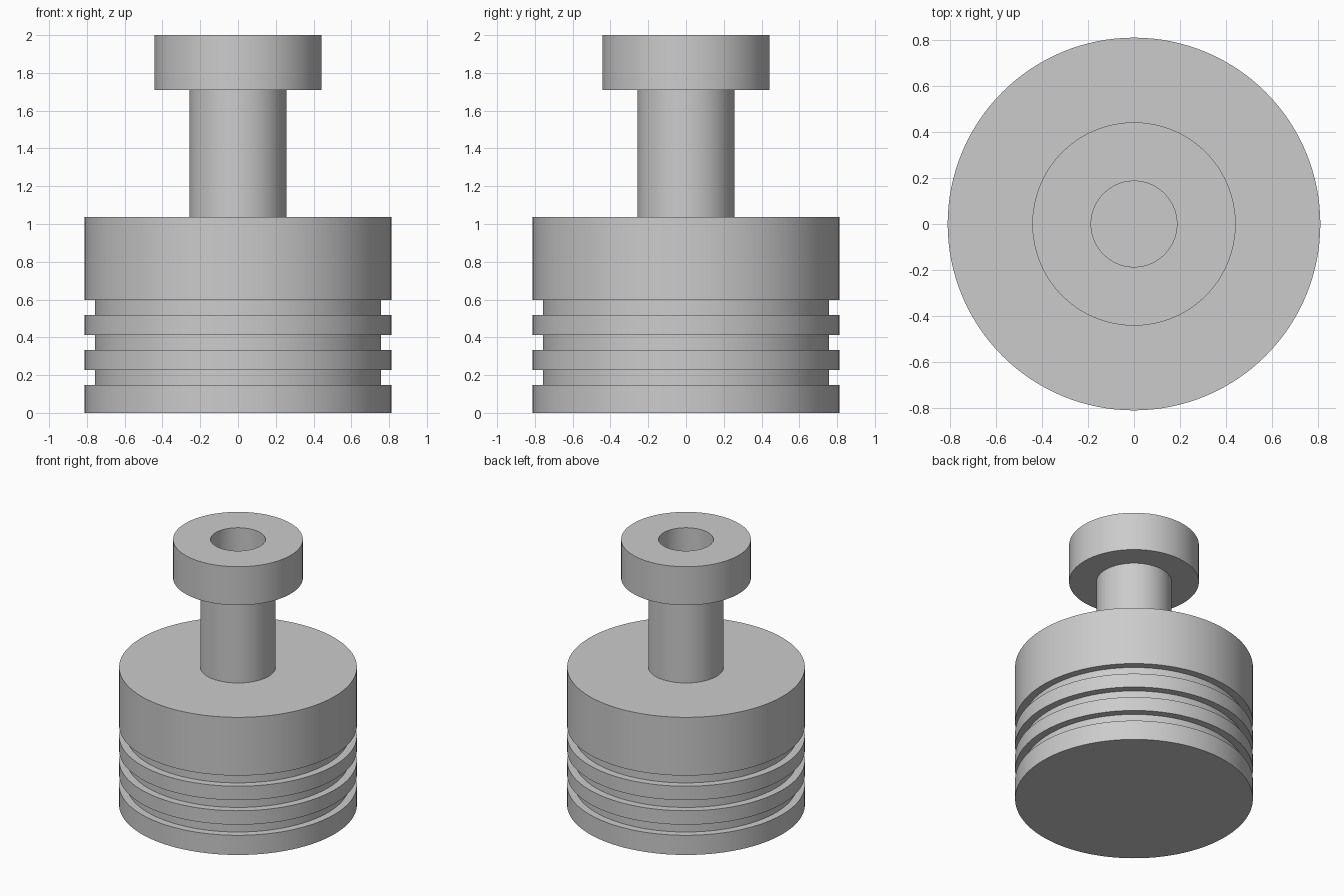
import bpy, bmesh, math

if "Cube" in bpy.data.objects:
    bpy.data.objects.remove(bpy.data.objects["Cube"])

SEGMENTS = 128


def lathe(name, profile):
    """Spin an (r, z) profile, starting and ending on the axis, around z."""
    bm = bmesh.new()
    rings = []
    for r, z in profile:
        if r == 0:
            rings.append([bm.verts.new((0, 0, z))])
        else:
            rings.append([bm.verts.new((r * math.cos(2 * math.pi * i / SEGMENTS),
                                        r * math.sin(2 * math.pi * i / SEGMENTS), z))
                          for i in range(SEGMENTS)])
    for a, b in zip(rings, rings[1:]):
        if len(a) == 1:
            bm.faces.new(b)
        elif len(b) == 1:
            bm.faces.new(a)
        else:
            for i in range(SEGMENTS):
                j = (i + 1) % SEGMENTS
                bm.faces.new((a[i], a[j], b[j], b[i]))
    # Flat end caps need no centre vertex
    bmesh.ops.delete(bm, geom=[v for v in bm.verts if not v.link_faces], context='VERTS')
    bmesh.ops.recalc_face_normals(bm, faces=bm.faces)
    mesh = bpy.data.meshes.new(name)
    bm.to_mesh(mesh)
    bm.free()
    obj = bpy.data.objects.new(name, mesh)
    bpy.context.collection.objects.link(obj)
    bpy.ops.object.select_all(action='DESELECT')
    obj.select_set(True)
    bpy.context.view_layer.objects.active = obj
    bpy.ops.object.shade_smooth_by_angle(angle=math.radians(30))


# Grooved body
R, GROOVE = 0.812, 0.758
profile = [(0, 0), (R, 0)]
for z in (0.148, 0.333, 0.518):
    profile += [(R, z), (GROOVE, z), (GROOVE, z + 0.08), (R, z + 0.08)]

# Deck, stem, flanged head and blind bore
profile += [(R, 1.037), (0.257, 1.037), (0.257, 1.71), (0.443, 1.71),
            (0.443, 2.0), (0.187, 2.0), (0.187, 1.4), (0, 1.4)]

lathe("piston", profile)
